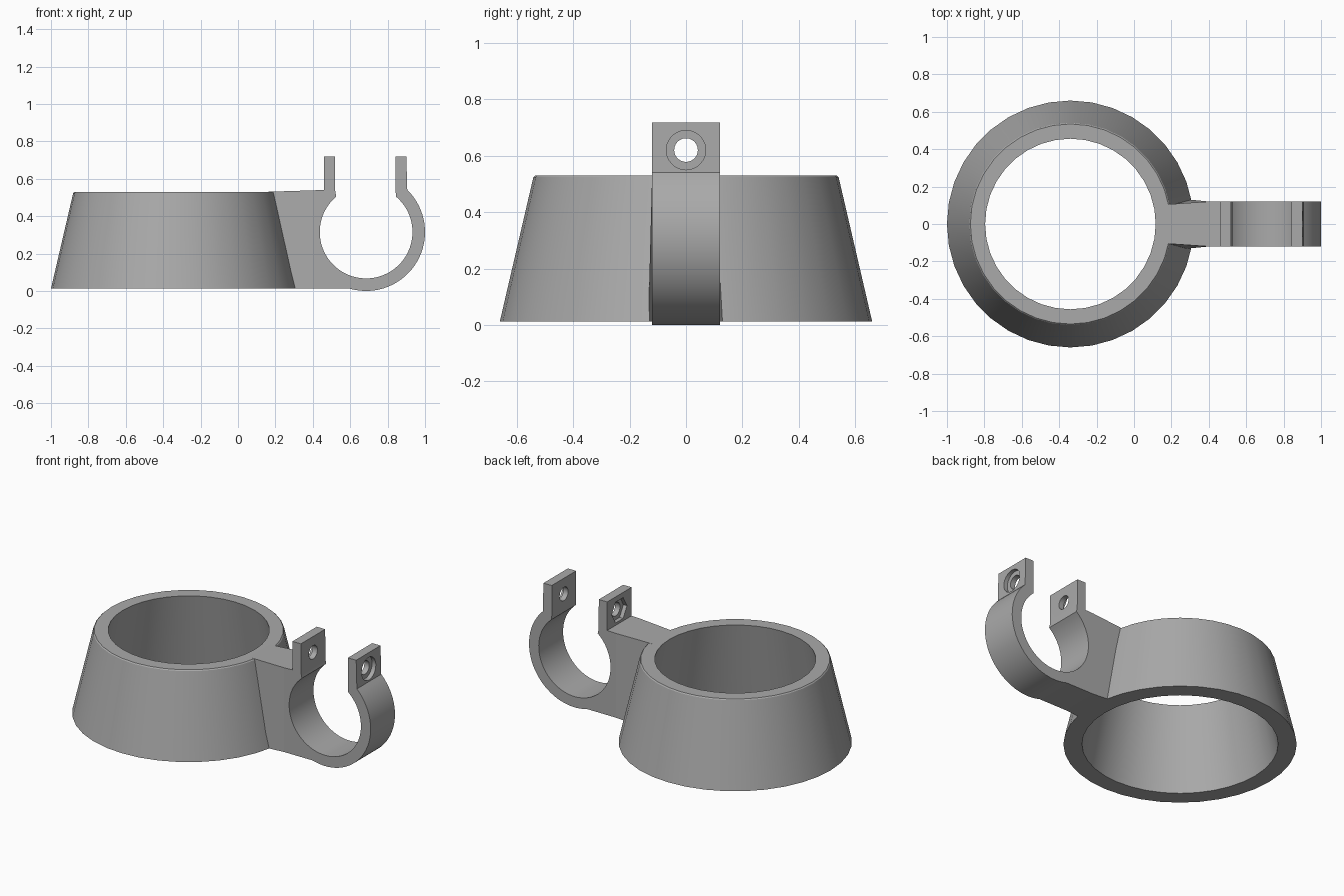
import bpy, bmesh
from math import sin, cos, pi, radians

if "Cube" in bpy.data.objects:
    bpy.data.objects.remove(bpy.data.objects["Cube"])

# Single plain grey material
grey = bpy.data.materials.new("light grey")
grey.use_nodes = True
colour = (0.4, 0.4, 0.4, 1)
grey.diffuse_color = colour
grey.node_tree.nodes["Principled BSDF"].inputs["Base Color"].default_value = colour

HALF = 0.12              # half width of the clamp
CX, CZ = 0.685, 0.315    # clamp ring centre
R_IN, R_OUT = 0.248, 0.315
HOLE_Z = 0.62


def finish(name, bm):
    bmesh.ops.recalc_face_normals(bm, faces=bm.faces)
    mesh = bpy.data.meshes.new(name)
    bm.to_mesh(mesh)
    bm.free()
    mesh.materials.append(grey)
    obj = bpy.data.objects.new(name, mesh)
    bpy.context.collection.objects.link(obj)
    return obj


def activate(obj):
    bpy.ops.object.select_all(action='DESELECT')
    obj.select_set(True)
    bpy.context.view_layer.objects.active = obj


def smooth(obj):
    activate(obj)
    bpy.ops.object.shade_smooth_by_angle(angle=radians(30))


def lathe(name, profile, cx, segments):
    """Closed profile of (radius, z) turned about a vertical axis."""
    bm = bmesh.new()
    rings = [[bm.verts.new((cx + r * cos(2 * pi * i / segments),
                            r * sin(2 * pi * i / segments), z))
              for r, z in profile] for i in range(segments)]
    n = len(profile)
    for i in range(segments):
        a, b = rings[i], rings[(i + 1) % segments]
        for j in range(n):
            k = (j + 1) % n
            bm.faces.new((a[j], b[j], b[k], a[k]))
    return finish(name, bm)


def prism(name, front, back):
    """Solid between two matching outlines."""
    bm = bmesh.new()
    f = [bm.verts.new(p) for p in front]
    b = [bm.verts.new(p) for p in back]
    bm.faces.new(f)
    bm.faces.new(b[::-1])
    for i in range(len(f)):
        k = (i + 1) % len(f)
        bm.faces.new((f[i], b[i], b[k], f[k]))
    return finish(name, bm)


def arc(radius, start, end, steps):
    angles = [radians(start + (end - start) * i / steps) for i in range(steps + 1)]
    return [(CX + radius * cos(a), CZ + radius * sin(a)) for a in angles]


def bore(target, x0, x1, radius, sides):
    """Cut a hole along x through the screw axis."""
    ends = [[(x, radius * cos(2 * pi * i / sides), HOLE_Z + radius * sin(2 * pi * i / sides))
             for i in range(sides)] for x in (x0, x1)]
    cutter = prism("cutter", *ends)
    cutter.hide_render = True
    mod = target.modifiers.new("bore", 'BOOLEAN')
    mod.operation = 'DIFFERENCE'
    mod.solver = 'EXACT'
    mod.object = cutter
    activate(target)
    bpy.ops.object.modifier_apply(modifier=mod.name)
    bpy.data.objects.remove(cutter)


# Tapered collar with a thin edge break at the top
collar = lathe("tapered_collar",
               [(0.555, 0.012), (0.66, 0.012), (0.541, 0.524), (0.535, 0.53), (0.456, 0.53)],
               -0.34, 36)
smooth(collar)

# Open clamp ring with two upright lugs
WEB_X = 0.4
outline = [(WEB_X, 0.012)]
outline += arc(R_OUT, -106, 45.7, 32)
outline += [(0.9, 0.718), (0.843, 0.718), (0.843, 0.53)]
outline += arc(R_IN, 50, -230, 52)
outline += [(0.52, 0.53), (0.518, 0.718), (0.46, 0.718), (0.46, 0.54), (WEB_X, 0.538)]
clamp = prism("clamp", [(x, -HALF, z) for x, z in outline],
              [(x, HALF, z) for x, z in outline])

# Screw hole, round head seat and hexagonal nut pocket
bore(clamp, 0.3, 1.1, 0.042, 24)
bore(clamp, 0.877, 1.0, 0.07, 24)
bore(clamp, 0.4, 0.485, 0.075, 6)
smooth(clamp)


# Web joining the collar to the clamp, flared at the foot
def web_side(s):
    return [(0.26, s * 0.134, 0.012), (WEB_X, s * HALF, 0.012),
            (WEB_X, s * HALF, 0.538), (0.15, s * 0.103, 0.53)]


prism("web", web_side(-1), web_side(1))
